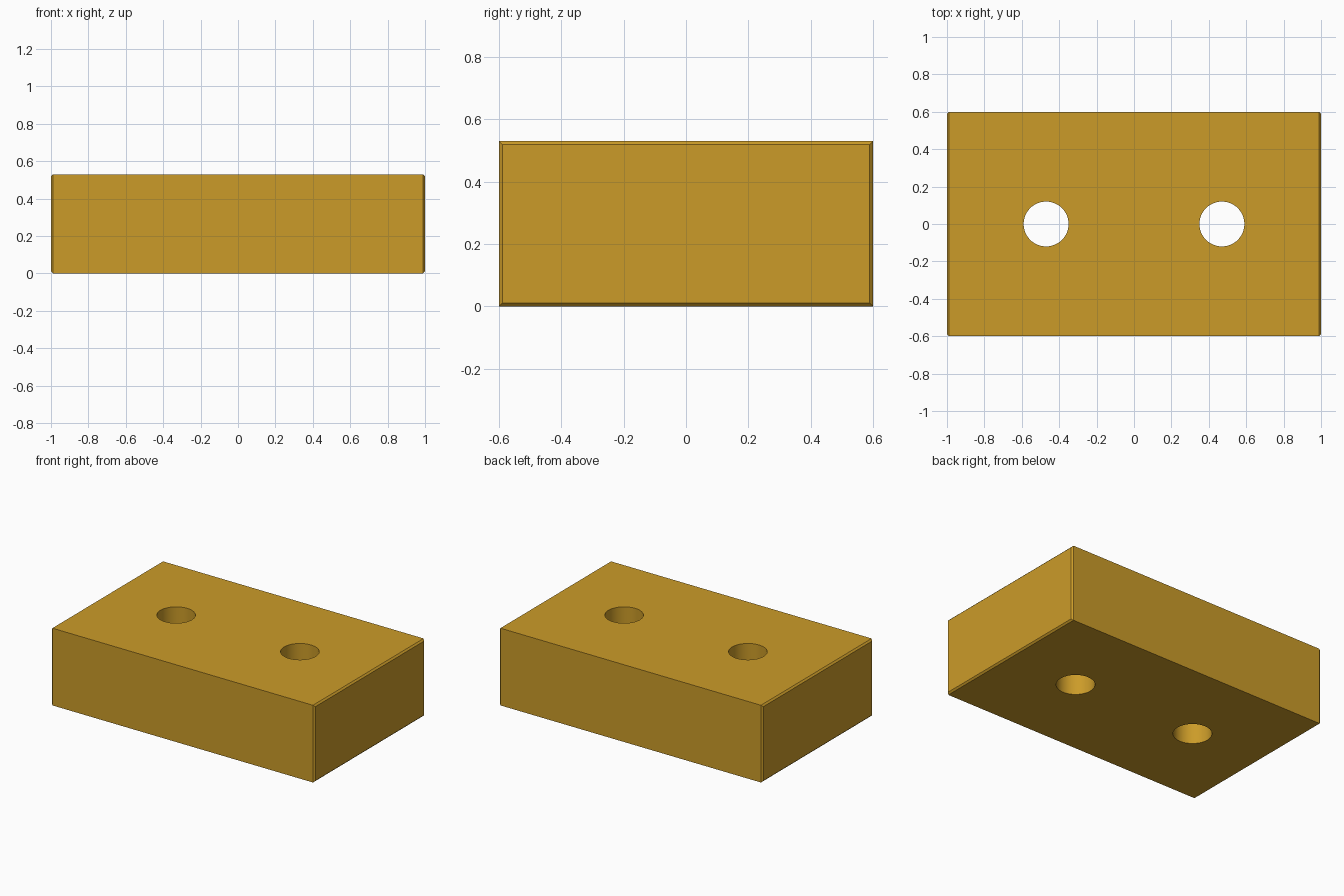
import bpy, bmesh

if "Cube" in bpy.data.objects:
    bpy.data.objects.remove(bpy.data.objects["Cube"])

LENGTH, DEPTH, HEIGHT = 2.0, 1.2, 0.53
HOLE_X, HOLE_R, CHAMFER = 0.47, 0.12, 0.011

# Block body with chamfered end faces
bm = bmesh.new()
bmesh.ops.create_cube(bm, size=1)
for v in bm.verts:
    v.co = (v.co.x * LENGTH, v.co.y * DEPTH, (v.co.z + 0.5) * HEIGHT)
ends = [e for e in bm.edges if abs(e.verts[0].co.x - e.verts[1].co.x) < 1e-4]
bmesh.ops.bevel(bm, geom=ends, offset=CHAMFER, segments=1, affect='EDGES')
mesh = bpy.data.meshes.new("block")
bm.to_mesh(mesh)
bm.free()
block = bpy.data.objects.new("block", mesh)
bpy.context.collection.objects.link(block)

mat = bpy.data.materials.new("ochre")
mat.diffuse_color = (0.60, 0.33, 0.022, 1)
mat.use_nodes = True
mat.node_tree.nodes["Principled BSDF"].inputs["Base Color"].default_value = mat.diffuse_color
mesh.materials.append(mat)

# Two round through-holes
for side in (-1, 1):
    bpy.ops.mesh.primitive_cylinder_add(vertices=64, radius=HOLE_R, depth=HEIGHT * 2,
                                        location=(side * HOLE_X, 0, HEIGHT / 2))
    cutter = bpy.context.object
    cutter.name = "hole_cutter"
    cutter.hide_render = True
    cutter.data.materials.append(mat)
    bpy.context.view_layer.objects.active = block
    mod = block.modifiers.new("hole", 'BOOLEAN')
    mod.operation = 'DIFFERENCE'
    mod.solver = 'EXACT'
    mod.object = cutter
    bpy.ops.object.modifier_apply(modifier=mod.name)
    bpy.data.objects.remove(cutter, do_unlink=True)

# Smooth hole walls, crisp block edges
bpy.ops.object.select_all(action='DESELECT')
block.select_set(True)
bpy.context.view_layer.objects.active = block
bpy.ops.object.shade_smooth_by_angle()
